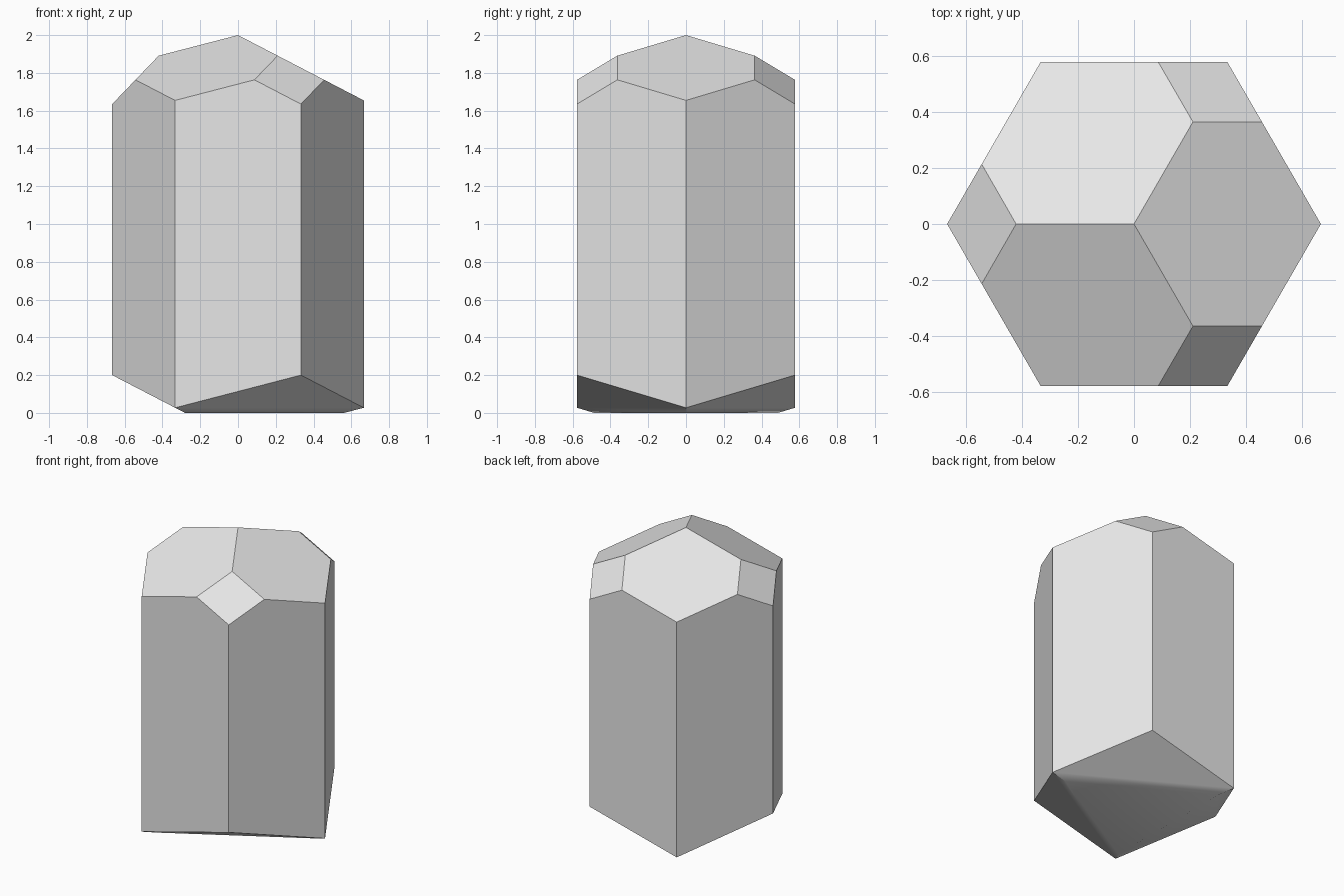
import bpy, bmesh
from math import radians, cos, sin, atan
from mathutils import Matrix, Vector

cube = bpy.data.objects.get("Cube")
if cube:
    bpy.data.objects.remove(cube, do_unlink=True)

RADIUS = 0.666
HEIGHT = 2.0


def facet(bm, angle, distance, z, slope, up):
    """Slice the crystal with a sloping plane facing the given angle, then cap it."""
    a, tilt = radians(angle), atan(slope)
    out = Vector((cos(a), sin(a), 0))
    normal = out * sin(tilt) + Vector((0, 0, up * cos(tilt)))
    cut = bmesh.ops.bisect_plane(
        bm, geom=bm.verts[:] + bm.edges[:] + bm.faces[:], dist=0.0002,
        plane_co=out * distance + Vector((0, 0, z)), plane_no=normal, clear_outer=True)
    bmesh.ops.remove_doubles(bm, verts=bm.verts[:], dist=0.0005)
    rim = [e for e in bm.edges if e.is_boundary]
    if rim:
        bmesh.ops.edgeloop_fill(bm, edges=rim)


# Six-sided prism with corners on the x axis
bm = bmesh.new()
bmesh.ops.create_cone(bm, cap_ends=True, segments=6, radius1=RADIUS, radius2=RADIUS,
                      depth=2.4, matrix=Matrix.Translation((0, 0, 1.2))
                      @ Matrix.Rotation(radians(30), 4, "Z"))

# Three broad faces meeting at the tip
for angle in (0, 120, 240):
    facet(bm, angle, 0, HEIGHT, 0.519, 1)
# Three steep corner faces between them, and the shallow faces around the base
for angle in (60, 180, 300):
    facet(bm, angle, RADIUS, 1.635, 1.041, 1)
    facet(bm, angle, RADIUS, 0.2, 0.519, -1)

bmesh.ops.recalc_face_normals(bm, faces=bm.faces[:])
mesh = bpy.data.meshes.new("crystal")
bm.to_mesh(mesh)
bm.free()

crystal = bpy.data.objects.new("crystal", mesh)
bpy.context.collection.objects.link(crystal)

# Plain grey material
grey = bpy.data.materials.new("light grey")
grey.use_nodes = True
colour = (0.8, 0.8, 0.8, 1)
grey.diffuse_color = colour
grey.node_tree.nodes["Principled BSDF"].inputs["Base Color"].default_value = colour
mesh.materials.append(grey)

# Smooth only the shallow base edges
bpy.ops.object.select_all(action="DESELECT")
crystal.select_set(True)
bpy.context.view_layer.objects.active = crystal
bpy.ops.object.shade_smooth_by_angle(angle=radians(30))
